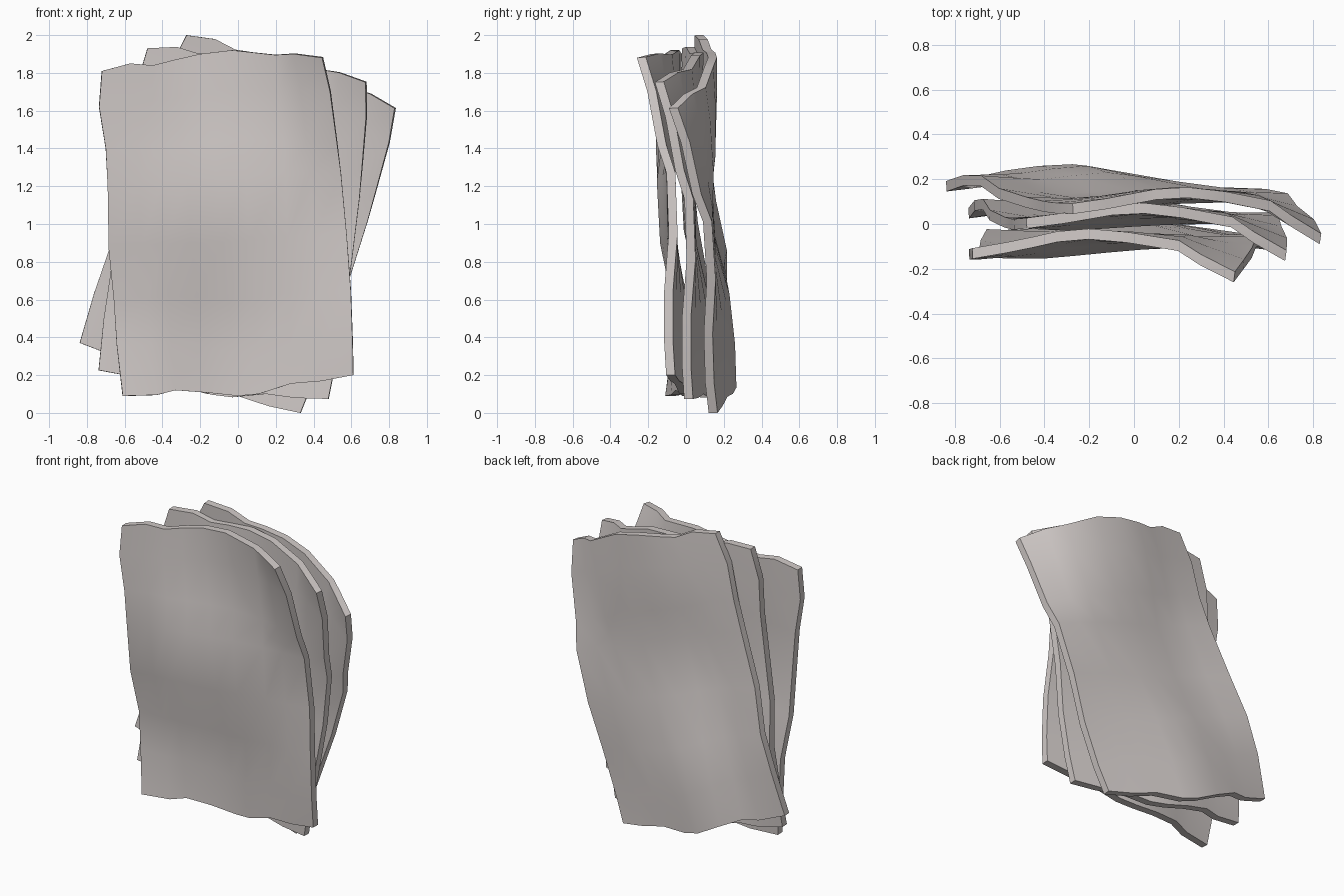
import bpy, math

if "Cube" in bpy.data.objects:
    bpy.data.objects.remove(bpy.data.objects["Cube"])

# Edge outlines of one panel seen from the front (x, z)
TOP = [(-.72, 1.81), (-.57, 1.85), (-.45, 1.84), (-.34, 1.868), (-.2, 1.9),
       (-.03, 1.92), (.2, 1.895), (.3, 1.9), (.45, 1.88)]
BOTTOM = [(-.61, .09), (-.43, .095), (-.33, .12), (-.17, .108), (0, .09),
          (.11, .10), (.28, .155), (.44, .168), (.61, .2)]
LEFT = [(-.61, .09), (-.642, .36), (-.658, .6), (-.685, .87), (-.69, 1.2),
        (-.70, 1.4), (-.735, 1.62), (-.72, 1.81)]
RIGHT = [(.61, .2), (.607, .37), (.597, .65), (.575, .95), (.545, 1.27),
         (.525, 1.42), (.487, 1.70), (.445, 1.88)]
# Depth of the front surface, bottom row to top row
DEPTH = [[-.11, -.055, -.02, -.06, -.105],
         [-.065, -.07, -.03, -.07, -.118],
         [-.14, -.155, -.13, -.105, -.09],
         [-.16, -.125, -.085, -.095, -.165],
         [-.155, -.105, -.068, -.12, -.26]]
PIVOT = (-.0675, .995)
THICK = .047


def spline(p, t):
    """Smooth interpolation through evenly spaced values."""
    n = len(p) - 1
    i = min(int(t * n), n - 1)
    f = t * n - i
    b, c = p[i], p[i + 1]
    a = p[i - 1] if i > 0 else 2 * b - c
    d = p[i + 2] if i + 2 <= n else 2 * c - b
    return b + .5 * f * (c - a + f * (2*a - 5*b + 4*c - d + f * (3*(b - c) + d - a)))


def panel_point(i, j):
    """Patch blended between the four edges."""
    u, v = i / (len(TOP) - 1), j / (len(LEFT) - 1)
    x, z = [(1 - v) * BOTTOM[i][k] + v * TOP[i][k]
            + (1 - u) * LEFT[j][k] + u * RIGHT[j][k]
            - (1 - u) * (1 - v) * BOTTOM[0][k] - u * (1 - v) * BOTTOM[-1][k]
            - (1 - u) * v * TOP[0][k] - u * v * TOP[-1][k] for k in (0, 1)]
    y = spline([spline(row, u) for row in DEPTH], v)
    return x, y, z, u, v


stone = bpy.data.materials.new("warm grey")
stone.diffuse_color = (.64, .595, .58, 1)
stone.use_nodes = True
stone.node_tree.nodes["Principled BSDF"].inputs["Base Color"].default_value = stone.diffuse_color


def make_panel(name, angle, dx, dy, lean_u, lean_v):
    a = math.radians(angle)
    nu, nv = len(TOP), len(LEFT)
    verts = []
    for j in range(nv):
        for i in range(nu):
            x, y, z, u, v = panel_point(i, j)
            px, pz = x - PIVOT[0], z - PIVOT[1]
            verts.append((PIVOT[0] + dx + px * math.cos(a) + pz * math.sin(a),
                          y + dy + lean_u * (u - .5) + lean_v * (v - .5),
                          PIVOT[1] - px * math.sin(a) + pz * math.cos(a)))
    faces = [(j*nu + i, j*nu + i + 1, (j+1)*nu + i + 1, (j+1)*nu + i)
             for j in range(nv - 1) for i in range(nu - 1)]
    me = bpy.data.meshes.new(name)
    me.from_pydata(verts, [], faces)
    me.materials.append(stone)
    ob = bpy.data.objects.new(name, me)
    bpy.context.collection.objects.link(ob)
    # thickness behind the front surface
    mod = ob.modifiers.new("thickness", 'SOLIDIFY')
    mod.thickness = THICK
    mod.offset = -1
    bpy.ops.object.select_all(action='DESELECT')
    ob.select_set(True)
    bpy.context.view_layer.objects.active = ob
    bpy.ops.object.modifier_apply(modifier="thickness")
    # pull the back surface in so the rims run nearly straight back
    n = len(verts)
    for k in range(n):
        front, back = ob.data.vertices[k].co, ob.data.vertices[k + n].co
        back.x += (front.x - back.x) * .7
        back.z += (front.z - back.z) * .7
        back.y = front.y + THICK
    bpy.ops.object.shade_smooth_by_angle(angle=math.radians(40))


# Three fanned copies, front to back
make_panel("front_panel", 0, 0, 0, 0, 0)
make_panel("middle_panel", 12.3, .053, .115, -.04, 0)
make_panel("back_panel", 22.8, .081, .2125, -.03, -.055)
